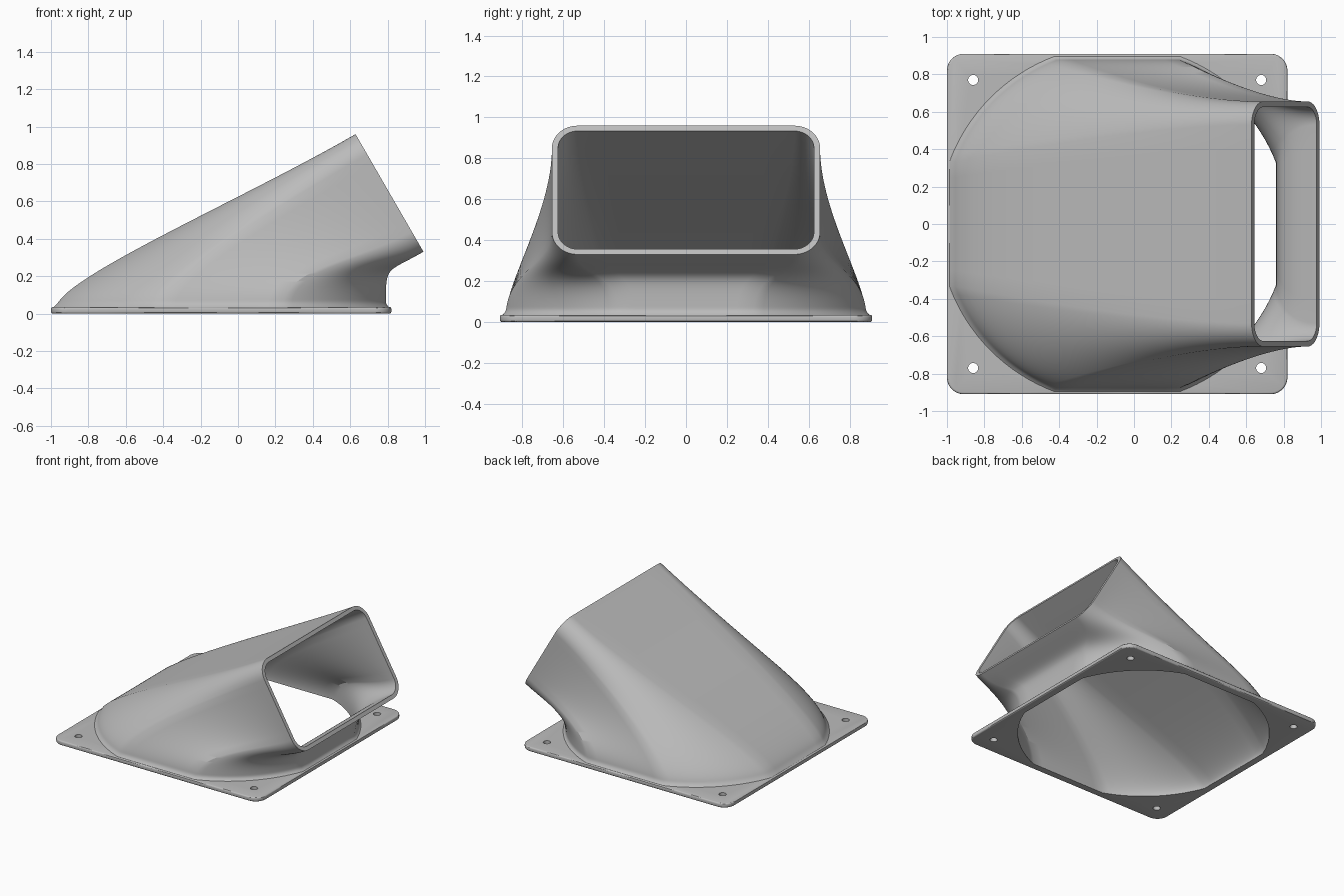
import bpy, bmesh, math
from mathutils import Vector

cube = bpy.data.objects.get("Cube")
if cube:
    bpy.data.objects.remove(cube, do_unlink=True)

grey = bpy.data.materials.new("light_grey_plastic")
grey.use_nodes = True
GREY = (0.5, 0.5, 0.5, 1)
grey.diffuse_color = GREY
grey.node_tree.nodes["Principled BSDF"].inputs["Base Color"].default_value = GREY

CX = -0.09                                  # middle of the base
PLATE_TOP = 0.035
OUTLET = Vector((0.81, 0, 0.645))           # middle of the outlet
DOWN = Vector((0.5, 0, -0.866))             # outlet plane, towards its lower edge
OUT = Vector((0.866, 0, 0.5))               # outlet direction
STRAIGHT, ARC, STEPS = 8, 16, 40


def make_object(name, bm):
    bmesh.ops.recalc_face_normals(bm, faces=bm.faces)
    mesh = bpy.data.meshes.new(name)
    bm.to_mesh(mesh)
    bm.free()
    mesh.materials.append(grey)
    ob = bpy.data.objects.new(name, mesh)
    bpy.context.collection.objects.link(ob)
    return ob


def select(ob):
    bpy.ops.object.select_all(action="DESELECT")
    ob.select_set(True)
    bpy.context.view_layer.objects.active = ob


def outline(corner_arcs):
    """Closed outline: sampled corner arcs joined by sampled straight sides."""
    pts = []
    for k, arc in enumerate(corner_arcs):
        pts += arc
        start, end = arc[-1], corner_arcs[(k + 1) % 4][0]
        pts += [start.lerp(end, i / STRAIGHT) for i in range(1, STRAIGHT)]
    return pts


def clipped_circle(half, radius):
    a = math.acos(half / radius)
    arcs = []
    for k in range(4):
        angles = [k * math.pi / 2 + a + (math.pi / 2 - 2 * a) * i / ARC for i in range(ARC + 1)]
        arcs.append([Vector((math.cos(t), math.sin(t))) * radius for t in angles])
    return outline(arcs)


def rounded_rect(hx, hy, r):
    arcs = []
    for k, (sx, sy) in enumerate([(1, 1), (-1, 1), (-1, -1), (1, -1)]):
        centre = Vector((sx * (hx - r), sy * (hy - r)))
        angles = [(k + i / ARC) * math.pi / 2 for i in range(ARC + 1)]
        arcs.append([centre + Vector((math.cos(t), math.sin(t))) * r for t in angles])
    return outline(arcs)


def prism(name, pts, z0, z1):
    bm = bmesh.new()
    face = bm.faces.new([bm.verts.new((p.x, p.y, z0)) for p in pts])
    top = bmesh.ops.extrude_face_region(bm, geom=[face])["geom"]
    verts = [v for v in top if isinstance(v, bmesh.types.BMVert)]
    bmesh.ops.translate(bm, verts=verts, vec=(0, 0, z1 - z0))
    return make_object(name, bm)


def loft(bm, base, mouth, z0, mouth_half, fillet):
    """Skin from the base outline to the tilted mouth, leaving upright and arriving straight."""
    rings = []
    for s in range(STEPS + 1):
        t = (s / STEPS) ** 1.4
        ring = []
        for b, m in zip(base, mouth):
            p0 = Vector((CX + b.x, b.y, z0))
            p1 = OUTLET + DOWN * m.x + Vector((0, m.y, 0))
            w = (m.x / mouth_half + 1) / 2          # 0 upper side, 1 lower side
            rise, run = 0.45 + 0.25 * w, 2.1 - 1.4 * w
            h = t * t * (3 - 2 * t)
            p = p0.lerp(p1, h)
            p.z += rise * t * (1 - t) ** 2
            p += OUT * run * (t ** 3 - t ** 2)
            # small flare where the skin meets the plate
            flare = fillet * max(0, 1 - (p.z - z0) / 0.035) ** 2 if t < 0.3 else 0
            p += Vector((b.x, b.y, 0)).normalized() * flare
            ring.append(bm.verts.new(p))
        rings.append(ring)
    for lo, hi in zip(rings, rings[1:]):
        bridge(bm, lo, hi)
    return rings[0], rings[-1]


def bridge(bm, lo, hi):
    n = len(lo)
    for i in range(n):
        j = (i + 1) % n
        bm.faces.new((lo[i], lo[j], hi[j], hi[i]))


# Duct: outer and inner skins closed by rims
bm = bmesh.new()
out_lo, out_hi = loft(bm, clipped_circle(0.88, 0.94), rounded_rect(0.363, 0.655, 0.125),
                      PLATE_TOP - 0.003, 0.363, 0.02)
in_lo, in_hi = loft(bm, clipped_circle(0.85, 0.91), rounded_rect(0.333, 0.625, 0.095),
                    0.0, 0.333, 0)
bridge(bm, out_hi, in_hi)
bridge(bm, in_lo, out_lo)
duct = make_object("duct", bm)

# Mounting plate with rounded edges
shift = Vector((CX, 0))
plate = prism("mounting_plate", [p + shift for p in rounded_rect(0.91, 0.91, 0.09)], 0, PLATE_TOP)
select(plate)
bevel = plate.modifiers.new("edge_round", "BEVEL")
bevel.width, bevel.segments = 0.01, 3
bevel.limit_method, bevel.angle_limit = "ANGLE", math.radians(40)
bpy.ops.object.modifier_apply(modifier=bevel.name)

# Air opening and screw holes
cutters = [prism("opening_cutter", [p + shift for p in clipped_circle(0.851, 0.911)], -0.1, 0.1)]
for sx in (-1, 1):
    for sy in (-1, 1):
        hole = [Vector((CX + sx * 0.77, sy * 0.77)) +
                Vector((math.cos(a), math.sin(a))) * 0.027
                for a in (i * math.tau / 24 for i in range(24))]
        cutters.append(prism("screw_hole_cutter", hole, -0.1, 0.1))
for cutter in cutters:
    cutter.hide_render = True
    cut = plate.modifiers.new("cut", "BOOLEAN")
    cut.operation, cut.solver, cut.object = "DIFFERENCE", "EXACT", cutter
    bpy.ops.object.modifier_apply(modifier=cut.name)
    bpy.data.objects.remove(cutter, do_unlink=True)

for ob in (duct, plate):
    select(ob)
    bpy.ops.object.shade_smooth_by_angle(angle=math.radians(30))
